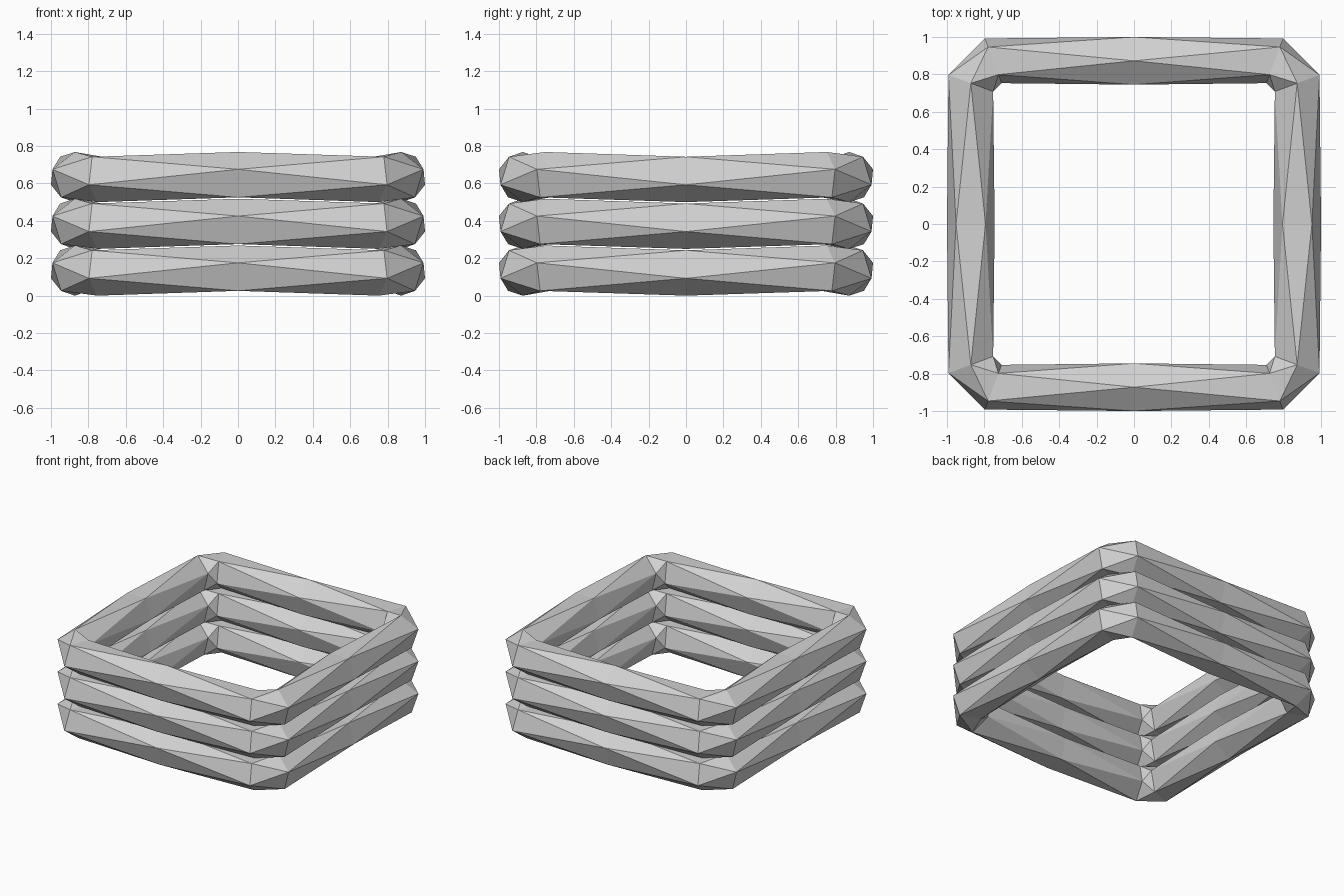
import bpy, bmesh, math
from mathutils import Vector

if "Cube" in bpy.data.objects:
    bpy.data.objects.remove(bpy.data.objects["Cube"])

RADIUS = 0.134          # pentagon cross-section radius
CENTRE = 0.8725         # distance of the tube centre line from the middle
CORNER = 0.7525         # where the straight sides end
TILT = math.atan2(0.095, 0.255)   # fan-out of the sections beside each corner
SPACING = 0.25

grey = bpy.data.materials.new("light_grey")
grey.diffuse_color = (0.64, 0.64, 0.64, 1)
grey.use_nodes = True
grey.node_tree.nodes["Principled BSDF"].inputs["Base Color"].default_value = grey.diffuse_color


def direction(angle):
    return Vector((math.cos(angle), math.sin(angle), 0))


# Twelve sections around the square: (centre, outward direction)
sections = []
for side in range(4):
    a = side * math.pi / 2
    out, along = direction(a), direction(a + math.pi / 2)
    for step in (-1, 0, 1):
        sections.append((out * CENTRE + along * CORNER * step,
                         direction(a + step * TILT)))


def make_ring(name, z):
    bm = bmesh.new()
    loops = []
    # Pentagons alternately point down and up
    for i, (centre, out) in enumerate(sections):
        turn = math.pi / 2 if i % 2 == 0 else math.pi / 2 + math.pi / 5
        loops.append([bm.verts.new(
            centre + out * RADIUS * math.cos(turn + k * math.tau / 5)
            + Vector((0, 0, z + RADIUS * math.sin(turn + k * math.tau / 5))))
            for k in range(5)])
    # Zigzag triangles between neighbouring pentagons
    for i in range(12):
        a, b = loops[i], loops[(i + 1) % 12]
        if i % 2:
            a, b = b, a
        for k in range(5):
            n = (k + 1) % 5
            bm.faces.new((a[k], a[n], b[k]))
            bm.faces.new((b[k], a[n], b[n]))
    bmesh.ops.recalc_face_normals(bm, faces=bm.faces)
    mesh = bpy.data.meshes.new(name)
    bm.to_mesh(mesh)
    bm.free()
    mesh.materials.append(grey)
    bpy.context.collection.objects.link(bpy.data.objects.new(name, mesh))


# Stack of three square rings
for i, name in enumerate(("bottom_ring", "middle_ring", "top_ring")):
    make_ring(name, RADIUS + i * SPACING)
